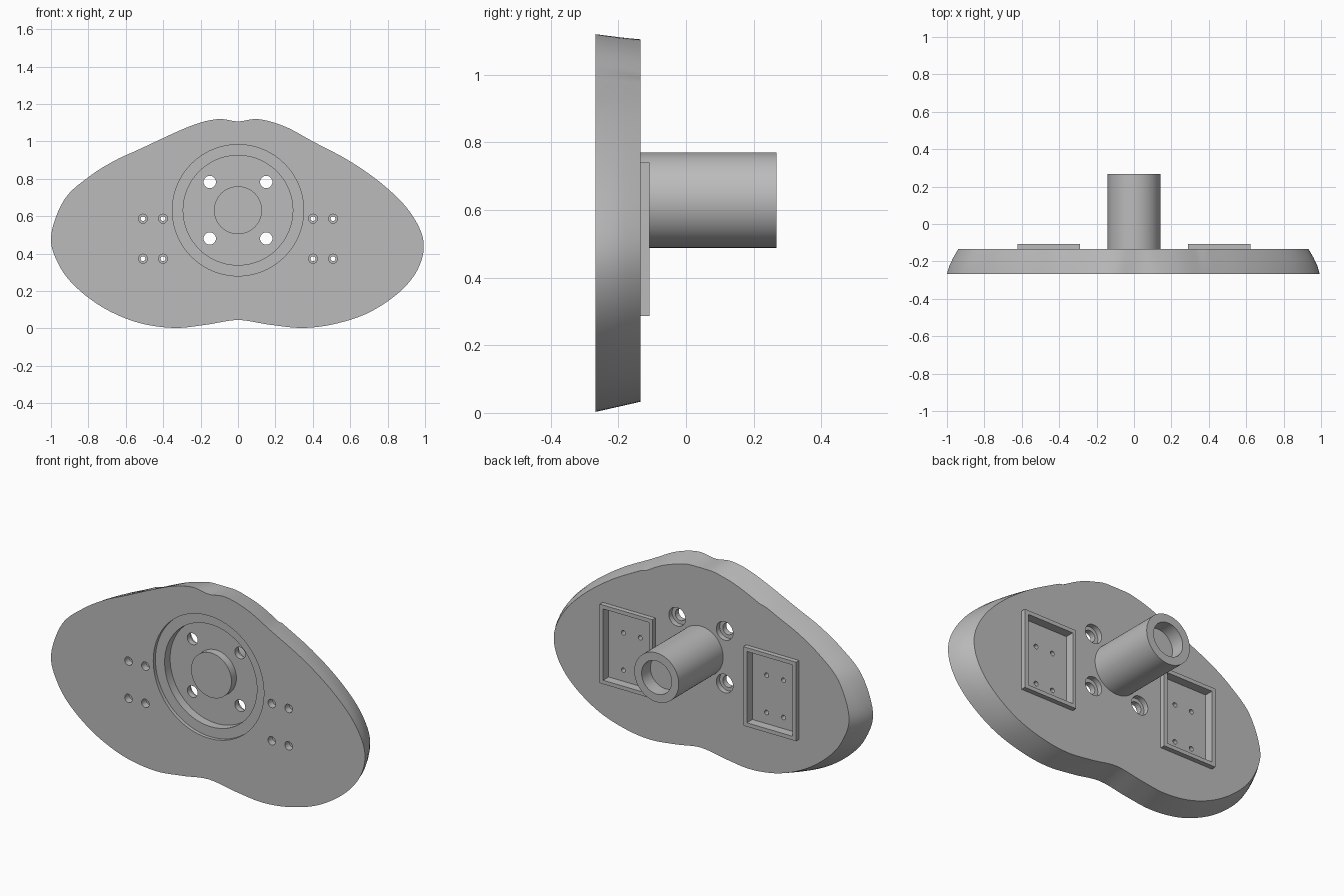
import bpy, bmesh, math
from mathutils import Vector

old = bpy.data.objects.get("Cube")
if old:
    bpy.data.objects.remove(old, do_unlink=True)

gray = bpy.data.materials.new("plain gray")
gray.use_nodes = True
gray.diffuse_color = (0.5, 0.5, 0.5, 1)
gray.node_tree.nodes["Principled BSDF"].inputs["Base Color"].default_value = (0.5, 0.5, 0.5, 1)

FRONT, BACK, HUB_Z = -0.267, -0.135, 0.632


def finish(name, bm):
    bmesh.ops.recalc_face_normals(bm, faces=bm.faces)
    mesh = bpy.data.meshes.new(name)
    bm.to_mesh(mesh)
    bm.free()
    mesh.materials.append(gray)
    obj = bpy.data.objects.new(name, mesh)
    bpy.context.collection.objects.link(obj)
    return obj


def loft(name, rings):
    """Skin between matching closed rings and cap both ends."""
    bm = bmesh.new()
    loops = [[bm.verts.new(p) for p in ring] for ring in rings]
    n = len(loops[0])
    for a, b in zip(loops, loops[1:]):
        for i in range(n):
            j = (i + 1) % n
            bm.faces.new((a[i], a[j], b[j], b[i]))
    bm.faces.new(loops[0])
    bm.faces.new(loops[-1])
    return finish(name, bm)


def cylinder(name, x, z, r, y0, y1, sides=64):
    ring = [(x + r * math.cos(math.tau * i / sides), z + r * math.sin(math.tau * i / sides))
            for i in range(sides)]
    return loft(name, [[(px, y, pz) for px, pz in ring] for y in (y0, y1)])


def box(name, x0, x1, y0, y1, z0, z1):
    corners = [(x0, z0), (x1, z0), (x1, z1), (x0, z1)]
    return loft(name, [[(x, y, z) for x, z in corners] for y in (y0, y1)])


def boolean(target, tool, operation="DIFFERENCE"):
    mod = target.modifiers.new("cut", "BOOLEAN")
    mod.operation, mod.object, mod.solver = operation, tool, "EXACT"
    bpy.context.view_layer.objects.active = target
    bpy.ops.object.modifier_apply(modifier=mod.name)
    bpy.data.objects.remove(tool, do_unlink=True)


def spline(points, steps=6):
    """Closed smooth curve through the points."""
    out, n = [], len(points)
    pts = [Vector(p) for p in points]
    for i in range(n):
        a, b, c, d = (pts[(i + k - 1) % n] for k in range(4))
        for s in range(steps):
            t = s / steps
            out.append(0.5 * (2 * b + (c - a) * t + (2 * a - 5 * b + 4 * c - d) * t * t
                              + (3 * b - a - 3 * c + d) * t ** 3))
    return out


# Panel outline, clockwise from the top notch
outline = spline([
    (0, 1.107), (.11, 1.119), (.25, 1.08), (.4, 1.0), (.6, .893), (.78, .765), (.917, .626),
    (.99, .476), (.97, .335), (.875, .205), (.71, .09), (.53, .027), (.35, .003), (.17, .02),
    (0, .045), (-.17, .02), (-.34, .003), (-.53, .03), (-.71, .105), (-.86, .215), (-.955, .335),
    (-1, .49), (-.928, .69), (-.794, .813), (-.66, .897), (-.53, .957), (-.26, 1.08), (-.11, 1.119)])


def panel_ring(t):
    """Outline shrinking towards the back, where the top notch fades out."""
    ring = []
    for x, z in outline:
        sx = 1 - .06 * t ** 1.4
        nz = .03 * t + z * (1 - .04 * t)
        if z > 1:
            nz += t * .012 * math.exp(-(x / .08) ** 2) - t * .01 * min(1, abs(x) / .15)
        ring.append((x * sx, FRONT + (BACK - FRONT) * t, nz))
    return ring


panel = loft("panel", [panel_ring(t) for t in (0, .33, .67, 1)])

# Stepped round pocket in the front with a central boss
boolean(panel, cylinder("pocket_step", 0, HUB_Z, .351, FRONT - .1, FRONT + .02, 96))
boolean(panel, cylinder("pocket", 0, HUB_Z, .293, FRONT - .1, FRONT + .07, 96))
boolean(panel, cylinder("boss", 0, HUB_Z, .128, FRONT + .025, FRONT + .1), "UNION")

# Bolt holes, counterbored from the back
for x in (-.151, .151):
    for z in (-.151, .151):
        boolean(panel, cylinder("hole", x, HUB_Z + z, .033, FRONT - .1, BACK + .1, 32))
        boolean(panel, cylinder("counterbore", x, HUB_Z + z, .053, BACK - .03, BACK + .1, 32))

# Rear frames with sunken floors and screw holes
for side in (-1, 1):
    x0, x1 = sorted((side * .288, side * .623))
    boolean(panel, box("frame", x0, x1, BACK - .03, -.108, .287, .74), "UNION")
    boolean(panel, box("recess", x0 + .022, x1 - .022, -.158, 0, .309, .718))
    for x in (.401, .508):
        for z in (.373, .587):
            boolean(panel, cylinder("screw", side * x, z, .013, FRONT - .1, BACK + .1, 20))
            boolean(panel, cylinder("sink", side * x, z, .024, FRONT - .1, FRONT + .04, 24))

# Rear shaft with a blind bore
shaft = cylinder("shaft", 0, .629, .141, BACK - .02, .267)
boolean(shaft, cylinder("bore", 0, .629, .095, .187, .4))

for obj in (panel, shaft):
    bpy.ops.object.select_all(action="DESELECT")
    obj.select_set(True)
    bpy.context.view_layer.objects.active = obj
    bpy.ops.object.shade_smooth_by_angle(angle=math.radians(30))
